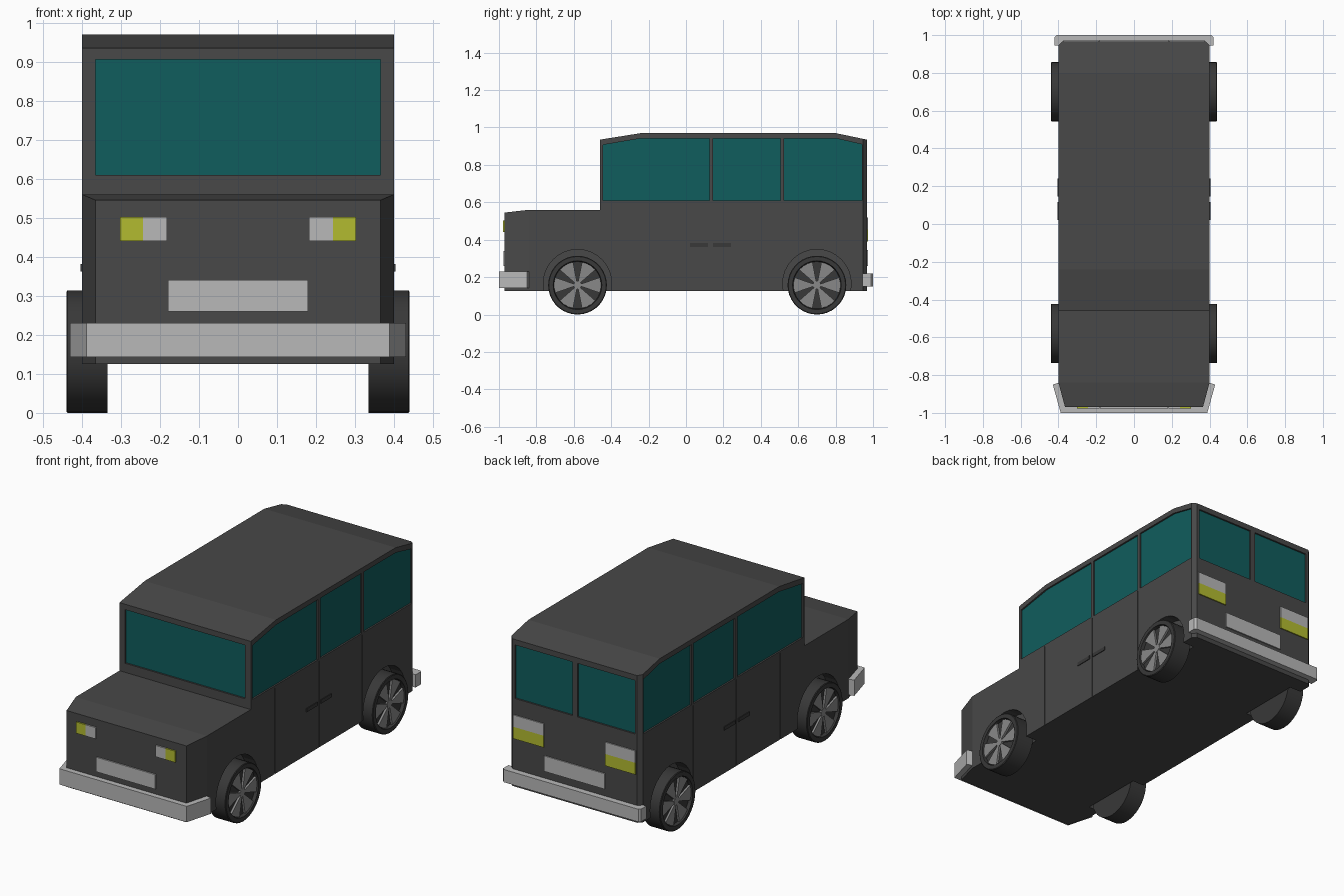
import bpy, bmesh, math
from mathutils import Vector

if "Cube" in bpy.data.objects:
    bpy.data.objects.remove(bpy.data.objects["Cube"])

def material(name, rgb):
    m = bpy.data.materials.new(name)
    m.diffuse_color = (*rgb, 1)
    m.use_nodes = True
    m.node_tree.nodes["Principled BSDF"].inputs["Base Color"].default_value = m.diffuse_color
    return m

PAINT = material("dark_paint", (0.065, 0.065, 0.065))
RUBBER = material("rubber", (0.04, 0.04, 0.04))
GLASS = material("teal_glass", (0.005, 0.11, 0.11))
YELLOW = material("yellow_lamp", (0.45, 0.50, 0.03))
LIGHT = material("light_grey", (0.48, 0.48, 0.48))
SPOKE = material("spoke_grey", (0.25, 0.25, 0.25))

def place(axis, u, v, w):
    """2D point (u, v) on the plane across `axis` at distance w."""
    return {"x": (w, u, v), "y": (u, w, v), "z": (u, v, w)}[axis]

def prism(bm, pts, axis, a, b):
    n = len(pts)
    lo = [bm.verts.new(place(axis, u, v, a)) for u, v in pts]
    hi = [bm.verts.new(place(axis, u, v, b)) for u, v in pts]
    bm.faces.new(lo)
    bm.faces.new(hi)
    for i in range(n):
        j = (i + 1) % n
        bm.faces.new((lo[i], lo[j], hi[j], hi[i]))

def finish(bm, name, mat):
    bmesh.ops.recalc_face_normals(bm, faces=bm.faces[:])
    me = bpy.data.meshes.new(name)
    bm.to_mesh(me)
    bm.free()
    if mat:
        me.materials.append(mat)
    ob = bpy.data.objects.new(name, me)
    bpy.context.collection.objects.link(ob)
    return ob

def solid(name, mat, pts, axis, a, b):
    bm = bmesh.new()
    prism(bm, pts, axis, a, b)
    return finish(bm, name, mat)

def rect(u0, u1, v0, v1):
    return [(u0, v0), (u1, v0), (u1, v1), (u0, v1)]

def circle(y, z, r, n):
    return [(y + r * math.cos(2 * math.pi * i / n), z + r * math.sin(2 * math.pi * i / n)) for i in range(n)]

W, FRONT, CABIN, REAR = 0.40, -0.97, -0.46, 0.967
WHEEL_Y, WHEEL_Z, WHEEL_R = (-0.58, 0.70), 0.157, 0.157

# Body: side profile (nose + main) extruded across the width
nose = [(FRONT, 0.125), (-0.84, 0.125), (-0.84, 0.56), (FRONT, 0.545)]
main = [(REAR, 0.125), (REAR, 0.935), (0.80, 0.97), (-0.24, 0.97), (CABIN, 0.935), (CABIN, 0.56)]
bm = bmesh.new()
nv = [bm.verts.new((-W, y, z)) for y, z in nose]
mv = [bm.verts.new((-W, y, z)) for y, z in main]
bm.faces.new(nv)
bm.faces.new([nv[1]] + mv + [nv[2]])
ext = bmesh.ops.extrude_face_region(bm, geom=bm.faces[:], use_keep_orig=True)
for v in ext["geom"]:
    if isinstance(v, bmesh.types.BMVert):
        v.co.x = W
for v in bm.verts:
    if v.co.y < -0.9:
        v.co.x *= 0.365 / W
# chamfered rear corners
corners = [e for e in bm.edges if all(v.co.y > 0.96 for v in e.verts)
           and abs(e.verts[0].co.x - e.verts[1].co.x) < 0.01]
bmesh.ops.bevel(bm, geom=corners, offset=0.02, segments=1, affect="EDGES")
body = finish(bm, "body", PAINT)

# Window outlines
side_windows = [
    [(-0.445, 0.61), (0.125, 0.61), (0.125, 0.942), (-0.24, 0.942), (-0.445, 0.907)],
    rect(0.145, 0.505, 0.61, 0.942),
    [(0.525, 0.61), (0.94, 0.61), (0.94, 0.91), (0.80, 0.942), (0.525, 0.942)],
]
panes = [("windshield", rect(-0.365, 0.365, 0.61, 0.905), "y", CABIN, -1)]
for s, side in ((1, "right"), (-1, "left")):
    panes.append((f"rear_window_{side}", rect(*sorted((s * 0.015, s * 0.365)), 0.61, 0.905), "y", REAR, 1))
    for i, pts in enumerate(side_windows):
        panes.append((f"side_window_{side}_{i + 1}", pts, "x", s * W, s))

# Recesses for windows, wheel arches and door seams
bm = bmesh.new()
for name, pts, axis, plane, out in panes:
    prism(bm, pts, axis, plane - out * 0.012, plane + out * 0.02)
    solid(name, GLASS, pts, axis, plane - out * 0.016, plane - out * 0.009)
for s in (1, -1):
    for y in WHEEL_Y:
        prism(bm, circle(y, 0.165, 0.183, 32), "x", s * 0.33, s * 0.45)
    for y in (-0.25, 0.135, 0.508):
        prism(bm, rect(y - 0.002, y + 0.002, 0.11, 0.60), "x", s * (W - 0.005), s * 0.45)
cutter = finish(bm, "recess_cutter", None)
cutter.hide_render = True
mod = body.modifiers.new("recesses", "BOOLEAN")
mod.object, mod.operation, mod.solver = cutter, "DIFFERENCE", "EXACT"
bpy.context.view_layer.objects.active = body
bpy.ops.object.modifier_apply(modifier=mod.name)
bpy.data.objects.remove(cutter)

# Bumpers
outer = [(0.43, -0.85), (0.388, -1.0)]
inner = [(0.362, -0.968), (0.398, -0.84)]
half = outer + inner
def mirrored_band(outer, inner):
    flip = lambda pts: [(-x, y) for x, y in reversed(pts)]
    return outer + flip(outer) + flip(inner) + inner
solid("front_bumper", LIGHT, mirrored_band(outer, inner), "z", 0.143, 0.23)
solid("rear_bumper", LIGHT, mirrored_band([(0.42, 0.945), (0.42, 0.99), (0.41, 1.0)],
      [(0.375, 0.965), (0.398, 0.945)]), "z", 0.15, 0.22)

# Plates
solid("front_plate", LIGHT, rect(-0.18, 0.18, 0.26, 0.34), "y", FRONT - 0.007, FRONT + 0.01)
solid("rear_plate", LIGHT, rect(-0.185, 0.185, 0.26, 0.345), "y", REAR - 0.01, REAR + 0.006)

for s, side in ((1, "right"), (-1, "left")):
    # Lamps
    def lamp(name, mat, x0, x1, z0, z1, a, b):
        solid(f"{name}_{side}", mat, rect(s * x0, s * x1, z0, z1), "y", a, b)
    lamp("headlamp", LIGHT, 0.182, 0.243, 0.44, 0.502, FRONT - 0.008, FRONT + 0.01)
    lamp("front_indicator", YELLOW, 0.243, 0.302, 0.44, 0.502, FRONT - 0.008, FRONT + 0.01)
    lamp("reverse_lamp", LIGHT, 0.187, 0.372, 0.455, 0.52, REAR - 0.01, REAR + 0.006)
    lamp("tail_lamp", YELLOW, 0.187, 0.372, 0.39, 0.455, REAR - 0.01, REAR + 0.006)

    # Door handles
    for i, y in enumerate((0.022, 0.145)):
        solid(f"door_handle_{side}_{i + 1}", RUBBER, rect(y, y + 0.095, 0.362, 0.382), "x",
              s * (W - 0.01), s * (W + 0.004))

    for wy, end in zip(WHEEL_Y, ("front", "rear")):
        # Tyre: lathed section with a dished rim
        bm = bmesh.new()
        section = [(0, 0.335), (WHEEL_R, 0.335), (WHEEL_R, 0.437), (0.153, 0.44),
                   (0.130, 0.44), (0.126, 0.422), (0, 0.422)]
        vs = [bm.verts.new((s * x, wy, WHEEL_Z + r)) for r, x in section]
        es = [bm.edges.new(p) for p in zip(vs, vs[1:])]
        bmesh.ops.spin(bm, geom=vs + es, cent=(0, wy, WHEEL_Z), axis=(1, 0, 0),
                       angle=2 * math.pi, steps=36, use_duplicate=False)
        bmesh.ops.remove_doubles(bm, verts=bm.verts[:], dist=1e-4)
        tyre = finish(bm, f"tyre_{end}_{side}", RUBBER)
        # Six flared spokes and a hub
        bm = bmesh.new()
        for k in range(6):
            a = math.radians(60 * k)
            fan = [(0.02, -20), (0.126, -19), (0.126, -6), (0.126, 6), (0.126, 19), (0.02, 20)]
            pts = [(wy + r * math.cos(a + math.radians(d)), WHEEL_Z + r * math.sin(a + math.radians(d)))
                   for r, d in fan]
            prism(bm, pts, "x", s * 0.420, s * 0.433)
        prism(bm, circle(wy, WHEEL_Z, 0.022, 12), "x", s * 0.420, s * 0.434)
        finish(bm, f"spokes_{end}_{side}", SPOKE)
        bpy.ops.object.select_all(action="DESELECT")
        tyre.select_set(True)
        bpy.context.view_layer.objects.active = tyre
        bpy.ops.object.shade_smooth_by_angle(angle=math.radians(30))
